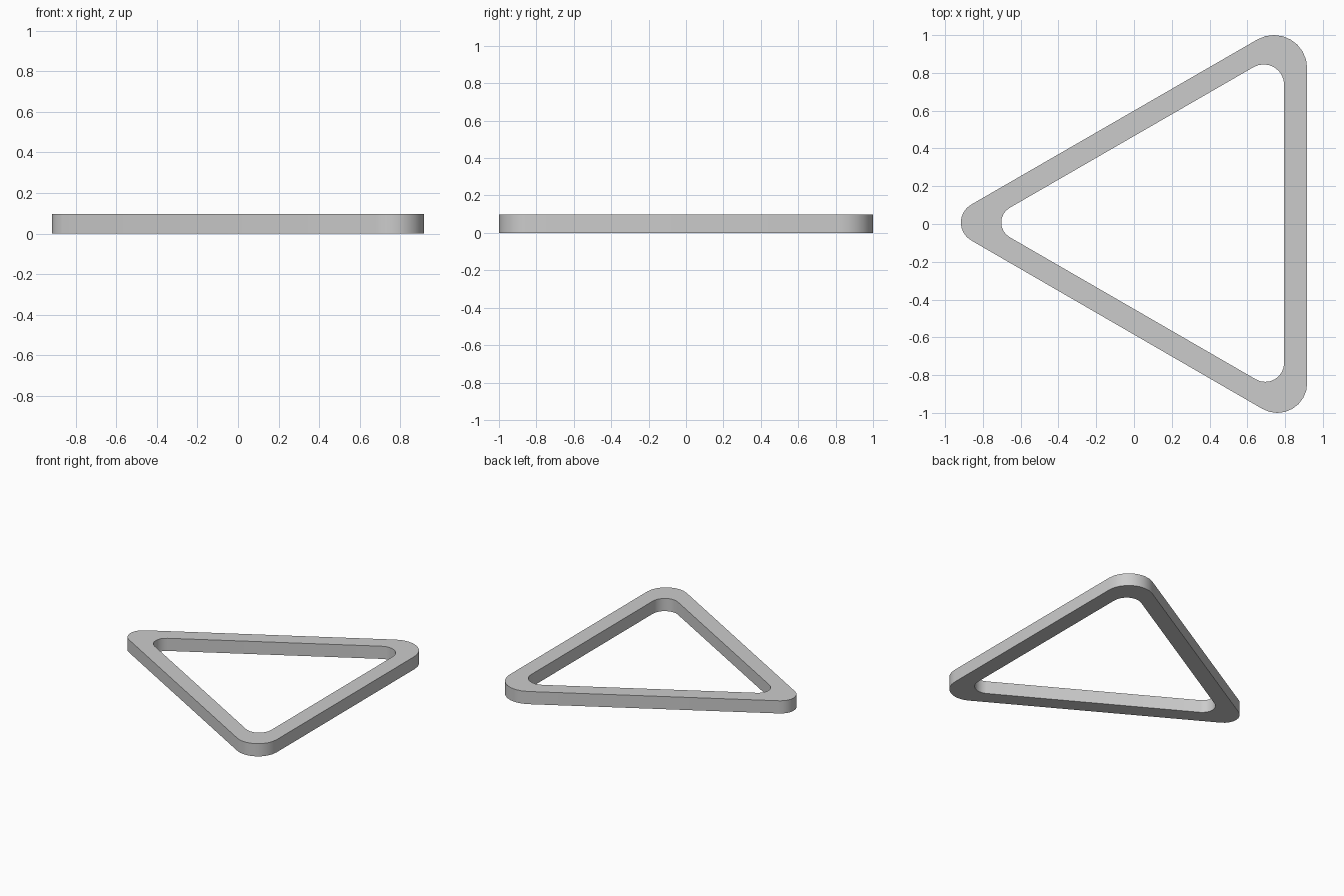
import bpy
import bmesh
import math
from mathutils import Vector

if "Cube" in bpy.data.objects:
    bpy.data.objects.remove(bpy.data.objects["Cube"])

HEIGHT = 0.097
SEGMENTS = 8


def rounded_outline(corners):
    """Fillet every (x, y, radius) corner of a counter-clockwise polygon."""
    points = []
    count = len(corners)
    for i, (x, y, radius) in enumerate(corners):
        corner = Vector((x, y))
        to_prev = (Vector(corners[i - 1][:2]) - corner).normalized()
        to_next = (Vector(corners[(i + 1) % count][:2]) - corner).normalized()
        half = to_prev.angle(to_next) / 2
        centre = corner + (to_prev + to_next).normalized() * radius / math.sin(half)
        start = corner + to_prev * radius / math.tan(half) - centre
        sweep = math.pi - 2 * half
        a0 = math.atan2(start.y, start.x)
        for s in range(SEGMENTS + 1):
            a = a0 + sweep * s / SEGMENTS
            points.append((centre.x + radius * math.cos(a),
                           centre.y + radius * math.sin(a)))
    return points


# Sharp corners with fillet radius: bottom right, top right, left tip
outer = rounded_outline([(0.917, -1.116, 0.158), (0.917, 1.129, 0.176), (-1.026, 0.008, 0.109)])
inner = rounded_outline([(0.795, -0.909, 0.10), (0.795, 0.924, 0.108), (-0.793, 0.008, 0.09)])

# Triangular frame: bridge the two outlines on top and bottom, plus both walls
bm = bmesh.new()
loops = [[bm.verts.new((x, y, z)) for x, y in outline]
         for outline, z in ((outer, 0), (outer, HEIGHT), (inner, HEIGHT), (inner, 0))]
n = len(outer)
for k in range(4):
    a, b = loops[k], loops[(k + 1) % 4]
    for i in range(n):
        j = (i + 1) % n
        bm.faces.new((a[i], a[j], b[j], b[i]))
bmesh.ops.recalc_face_normals(bm, faces=bm.faces)

mesh = bpy.data.meshes.new("triangle_frame")
bm.to_mesh(mesh)
bm.free()
frame = bpy.data.objects.new("triangle_frame", mesh)
bpy.context.collection.objects.link(frame)

# Smooth rounded corners, sharp top and bottom rims
bpy.context.view_layer.objects.active = frame
frame.select_set(True)
bpy.ops.object.shade_smooth_by_angle(angle=math.radians(35))
